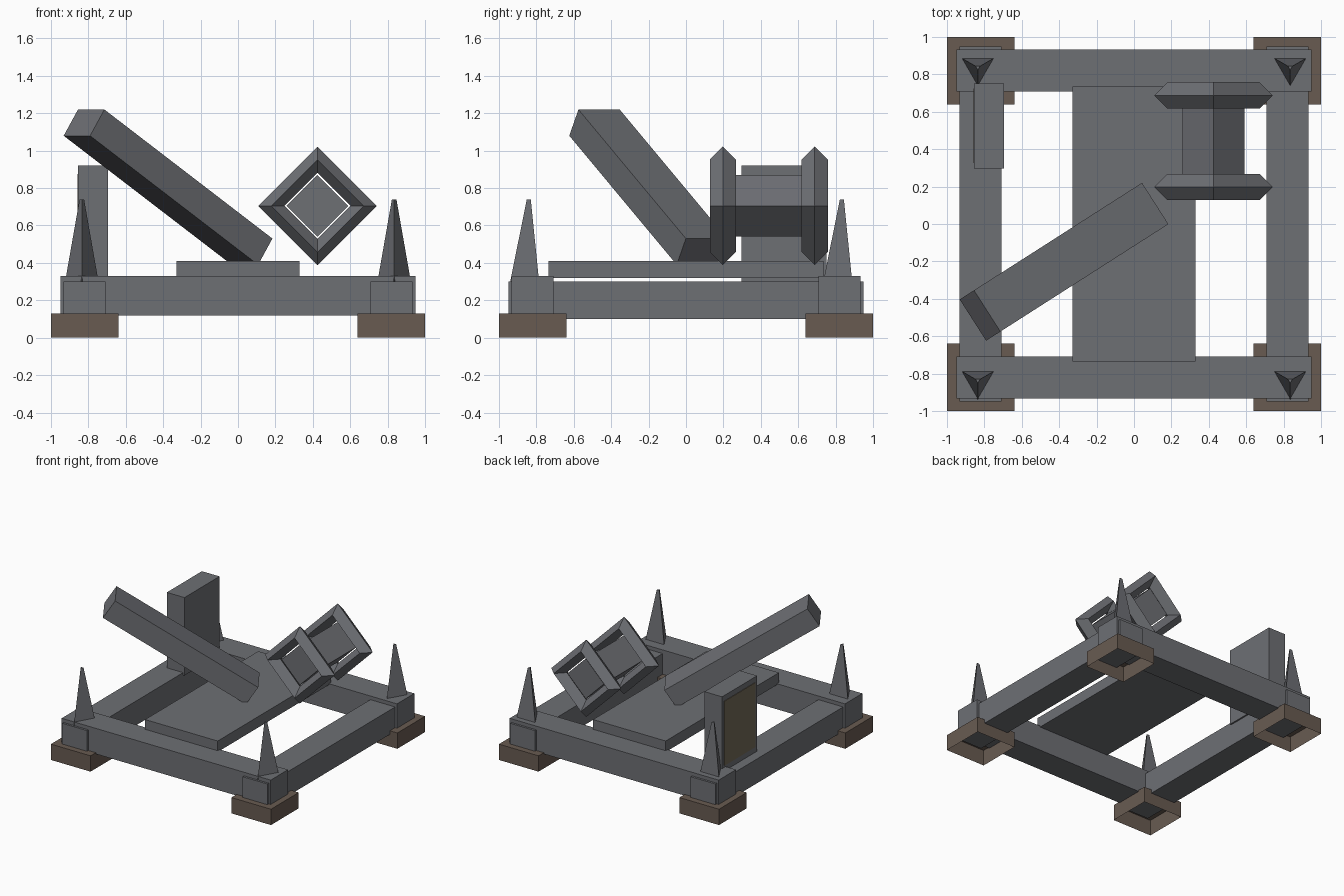
import bpy, bmesh
from math import radians, pi
from mathutils import Matrix, Euler

cube = bpy.data.objects.get("Cube")
if cube:
    bpy.data.objects.remove(cube, do_unlink=True)


def material(name, rgb):
    mat = bpy.data.materials.new(name)
    mat.use_nodes = True
    color = (*rgb, 1)
    mat.diffuse_color = color
    mat.node_tree.nodes["Principled BSDF"].inputs["Base Color"].default_value = color
    return mat


steel = material("steel_grey", (0.155, 0.16, 0.175))
brown = material("foot_brown", (0.14, 0.105, 0.083))
tan = material("panel_tan", (0.17, 0.14, 0.095))


def finish(name, bm, mat, location=(0, 0, 0), rotation=(0, 0, 0)):
    bmesh.ops.recalc_face_normals(bm, faces=bm.faces)
    mesh = bpy.data.meshes.new(name)
    bm.to_mesh(mesh)
    bm.free()
    mesh.materials.append(mat)
    obj = bpy.data.objects.new(name, mesh)
    obj.location, obj.rotation_euler = location, rotation
    bpy.context.collection.objects.link(obj)
    return obj


def box(name, center, size, mat, rotation=(0, 0, 0), open_bottom=False):
    bm = bmesh.new()
    bmesh.ops.create_cube(bm, size=1, matrix=Matrix.Diagonal((*size, 1)))
    if open_bottom:
        bm.normal_update()
        under = [f for f in bm.faces if f.normal.z < -0.5]
        bmesh.ops.delete(bm, geom=under, context='FACES')
    return finish(name, bm, mat, center, rotation)


def cone(name, center, sides, r1, r2, depth, rotation, spin=0):
    bm = bmesh.new()
    bmesh.ops.create_cone(bm, cap_ends=True, segments=sides, radius1=r1, radius2=r2,
                          depth=depth, matrix=Matrix.Rotation(spin, 4, 'Z'))
    return finish(name, bm, steel, center, rotation)


# Base frame: front and back rails overlap the side rails
for side, label in ((-1, "front"), (1, "back")):
    box(label + "_rail", (0, side * 0.82, 0.225), (1.9, 0.225, 0.21), steel)
for side, label in ((-1, "right"), (1, "left")):
    box(label + "_rail", (side * 0.82, 0, 0.2), (0.225, 1.9, 0.2), steel)

# Hollow feet and three-sided corner spikes, all spikes turned the same way
for sx in (-1, 1):
    for sy in (-1, 1):
        box("foot", (sx * 0.82, sy * 0.82, 0.065), (0.36, 0.36, 0.13), brown,
            open_bottom=True)
        spike = cone("corner_spike", (sx * 0.835, sy * 0.837, 0.515), 3,
                     0.105, 0.014, 0.45, (0, 0, 0))
        # Turn so that one corner points to the front
        lowest = min(spike.data.vertices, key=lambda v: v.co.y)
        if abs(lowest.co.x) > 0.01:
            first = spike.data.vertices[0].co
            angle = Matrix.Rotation(0, 3, 'Z')
            for step in range(12):
                angle = Matrix.Rotation(step * pi / 6, 3, 'Z')
                turned = angle @ first
                if abs(turned.x) < 0.002 and turned.y < 0:
                    break
            spike.data.transform(angle.to_4x4())

# Deck across the rails
box("deck", (0, 0, 0.365), (0.66, 1.47, 0.09), steel)

# Slanted throwing arm
box("arm", (-0.374, -0.202, 0.805), (1.27, 0.262, 0.167), steel,
    Euler((0, radians(32.9), radians(32.6))))

# Upright block with an outward-facing panel
box("upright_block", (-0.775, 0.525, 0.6), (0.16, 0.455, 0.64), steel)
box("block_panel", (-0.856, 0.525, 0.61), (0.006, 0.4, 0.53), tan)

# Square winch: drum with two diamond-section ring flanges, axis along y
winch_x, winch_z = 0.425, 0.705
cone("winch_drum", (winch_x, 0.445, winch_z), 4, 0.165, 0.165, 0.5, (pi / 2, 0, 0))


def ring_flange(name, y, major=0.247, minor=0.07):
    bm = bmesh.new()
    section = ((major + minor, 0), (major, minor), (major - minor, 0), (major, -minor))
    loops = []
    for i in range(4):
        turn = Matrix.Rotation(i * pi / 2, 3, 'Y')
        loops.append([bm.verts.new(turn @ Matrix.Translation((r, d, 0)).translation)
                      for r, d in section])
    for i in range(4):
        a, b = loops[i], loops[(i + 1) % 4]
        for j in range(4):
            k = (j + 1) % 4
            bm.faces.new((a[j], a[k], b[k], b[j]))
    return finish(name, bm, steel, (winch_x, y, winch_z))


ring_flange("winch_front_flange", 0.197)
ring_flange("winch_back_flange", 0.688)
